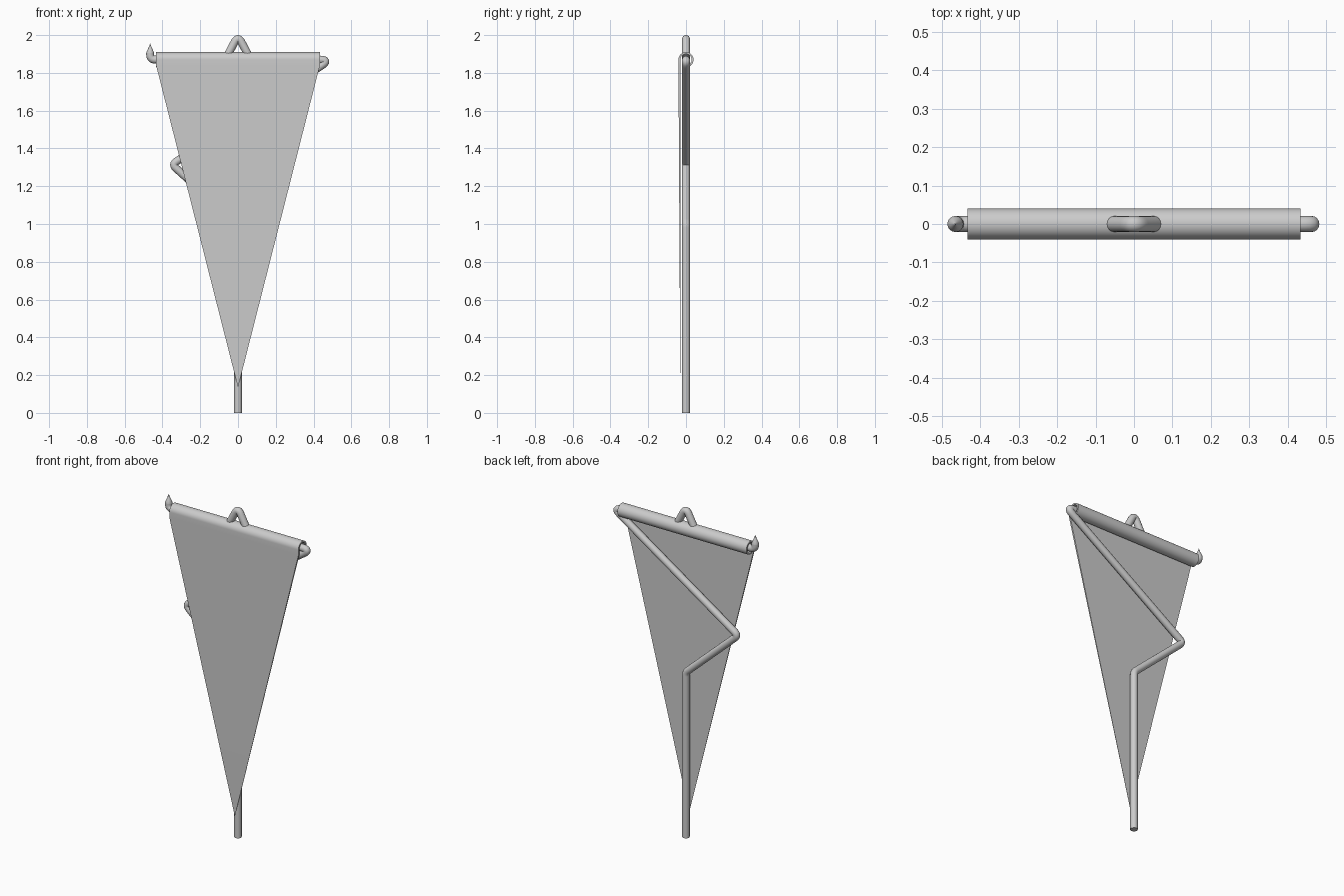
import bpy, bmesh, math
from mathutils import Vector

if "Cube" in bpy.data.objects:
    bpy.data.objects.remove(bpy.data.objects["Cube"])

R = 0.021          # rod radius
BAR_Z = 1.87       # height of the cross bar


def rounded(points, cut, steps=8):
    """Path in the xz plane with each inner corner rounded by its cut length."""
    p = [Vector((x, 0, z)) for x, z in points]
    out = [p[0]]
    for i in range(1, len(p) - 1):
        a = p[i] + (p[i - 1] - p[i]).normalized() * cut[i - 1]
        b = p[i] + (p[i + 1] - p[i]).normalized() * cut[i - 1]
        for k in range(steps + 1):
            t = k / steps
            out.append(a * (1 - t) ** 2 + p[i] * 2 * t * (1 - t) + b * t * t)
    return out + [p[-1]]


def smooth(ob, angle=40):
    bpy.ops.object.select_all(action='DESELECT')
    ob.select_set(True)
    bpy.context.view_layer.objects.active = ob
    if ob.type == 'CURVE':
        bpy.ops.object.convert(target='MESH')
    bpy.ops.object.shade_smooth_by_angle(angle=math.radians(angle))


def tube(name, path, radii=None):
    cu = bpy.data.curves.new(name, 'CURVE')
    cu.dimensions = '3D'
    cu.bevel_depth = R
    cu.bevel_resolution = 6
    cu.use_fill_caps = True
    sp = cu.splines.new('POLY')
    sp.points.add(len(path) - 1)
    for i, co in enumerate(path):
        sp.points[i].co = (*co, 1)
        sp.points[i].radius = radii[i] if radii else 1
    ob = bpy.data.objects.new(name, cu)
    bpy.context.collection.objects.link(ob)
    smooth(ob)


# bent pole running up into the cross bar and ending in a small hook
tube("bent_pole", rounded(
    [(0, 0), (0, 1.0), (-0.35, 1.315), (0.49, BAR_Z), (-0.465, BAR_Z), (-0.465, 1.905)],
    [0.02, 0.03, 0.06, 0.028]))

# pointed bud on the hook
tube("hook_tip", [Vector((-0.465, 0, z)) for z in (1.885, 1.895, 1.905, 1.92, 1.935, 1.955)],
     [0.8, 0.98, 1.0, 0.72, 0.38, 0.02])

# hanging loop on top
tube("top_loop", rounded([(-0.058, 1.888), (0, 1.997), (0.058, 1.888)], [0.04]))

# cloth: a sleeve curled round the bar, tapering down to a point
HALF, OUT, INN = 0.433, 0.04, 0.03
angles = [math.radians(180 - 290 * i / 32) for i in range(33)]


def section(r):
    return [(-r, 1.838)] + [(r * math.cos(a), BAR_Z + r * math.sin(a)) for a in angles]


bm = bmesh.new()
rows = {(s, r): [bm.verts.new((s * HALF, y, z)) for y, z in section(r)]
        for s in (-1, 1) for r in (OUT, INN)}
lo, li, ro, ri = rows[-1, OUT], rows[-1, INN], rows[1, OUT], rows[1, INN]
for a, b in ((lo, ro), (ri, li), (li, lo), (ro, ri)):
    for i in range(len(a) - 1):
        bm.faces.new((a[i], b[i], b[i + 1], a[i + 1]))
bm.faces.new((lo[-1], ro[-1], ri[-1], li[-1]))
tip = bm.verts.new((0, -0.03, 0.135))
for a, b in ((lo, ro), (ro, ri), (ri, li), (li, lo)):
    bm.faces.new((tip, b[0], a[0]))
bmesh.ops.recalc_face_normals(bm, faces=bm.faces)
me = bpy.data.meshes.new("banner_cloth")
bm.to_mesh(me)
bm.free()
cloth = bpy.data.objects.new("banner_cloth", me)
bpy.context.collection.objects.link(cloth)
smooth(cloth)
